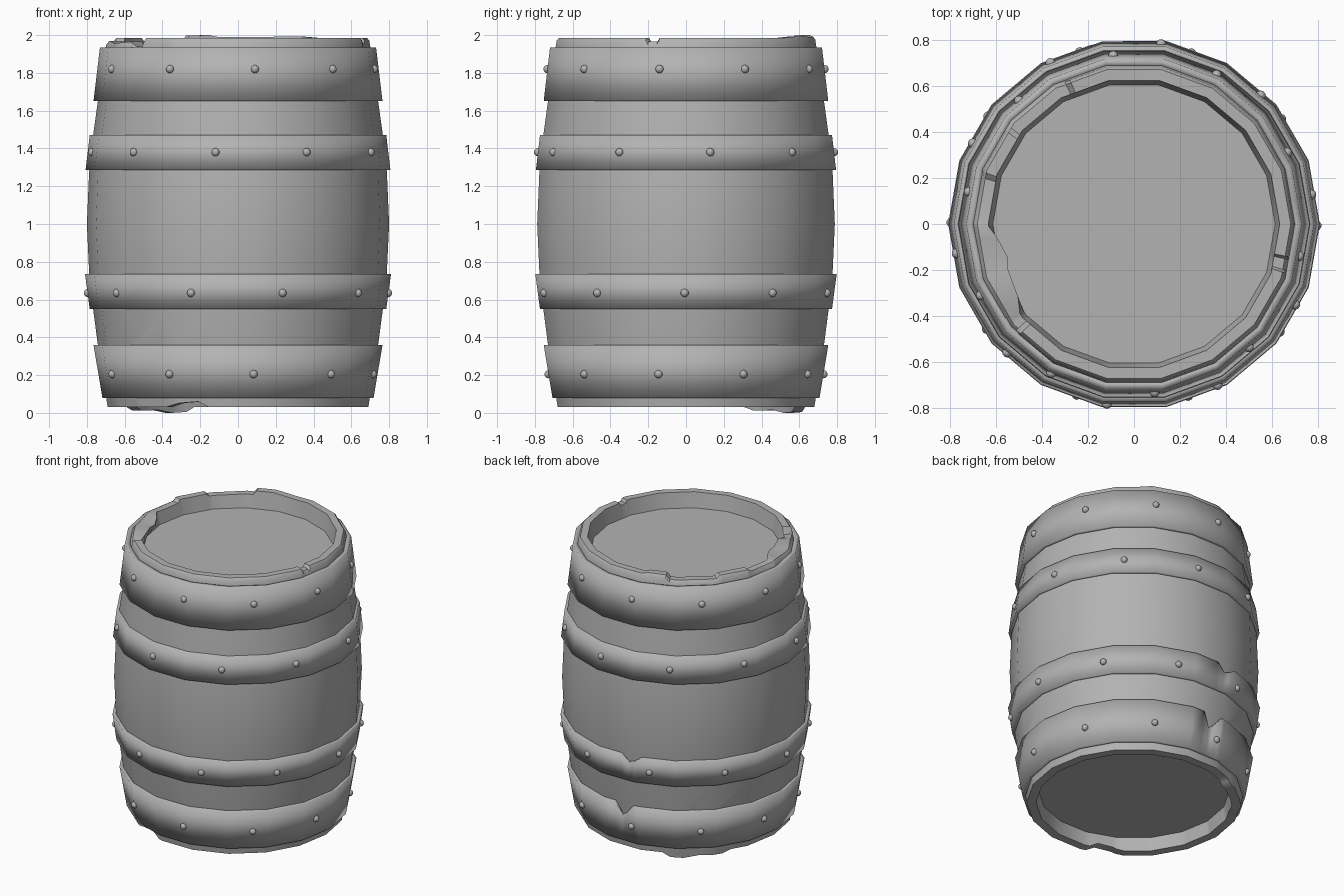
import bpy, bmesh, math

if "Cube" in bpy.data.objects:
    bpy.data.objects.remove(bpy.data.objects["Cube"])

SIDES = 18
GREY = bpy.data.materials.new("dark_grey")
GREY.diffuse_color = (.45, .45, .45, 1)
GREY.use_nodes = True
GREY.node_tree.nodes["Principled BSDF"].inputs["Base Color"].default_value = GREY.diffuse_color


def facet(a):
    # radius factor that keeps extra angles on the flat sides of the polygon
    return math.cos(math.radians(10)) / math.cos(math.radians(a % 20 - 10))


def lerp(keys, a):
    # piecewise linear damage curve over angle, zero outside its keys
    for (a0, v0), (a1, v1) in zip(keys, keys[1:]):
        if a0 <= a <= a1:
            return v0 + (v1 - v0) * (a - a0) / (a1 - a0)
    return 0.0


def lathe(name, profile, closed, damage, extra, angle, plain=()):
    bm = bmesh.new()
    angles = sorted(set([i * 360 // SIDES for i in range(SIDES)] + list(extra)))
    rings = []
    for a in angles:
        t, ring = math.radians(a), []
        for i, (r, z) in enumerate(profile):
            dr, dz = damage(a, i)
            q = (r + dr) * facet(a)
            ring.append(bm.verts.new((q * math.cos(t), q * math.sin(t), z + dz)))
        rings.append(ring)
    n = len(profile)
    for k in range(len(rings)):
        p, q = rings[k], rings[(k + 1) % len(rings)]
        for i in range(n if closed else n - 1):
            j = (i + 1) % n
            bm.faces.new((p[i], q[i], q[j], p[j]))
    if not closed:
        bm.faces.new([r[0] for r in rings])
        bm.faces.new([r[-1] for r in rings])
    # remove the extra columns where the wall is undamaged
    spare = [bm.edges.get((r[i], r[i + 1])) for a, r in zip(angles, rings)
             if a % 20 for i in plain]
    if spare:
        bmesh.ops.dissolve_edges(bm, edges=spare, use_verts=True)
    bmesh.ops.recalc_face_normals(bm, faces=bm.faces)
    return finish(name, bm, angle)


def finish(name, bm, angle):
    me = bpy.data.meshes.new(name)
    bm.to_mesh(me)
    bm.free()
    me.materials.append(GREY)
    ob = bpy.data.objects.new(name, me)
    bpy.context.collection.objects.link(ob)
    bpy.ops.object.select_all(action='DESELECT')
    ob.select_set(True)
    bpy.context.view_layer.objects.active = ob
    bpy.ops.object.shade_smooth_by_angle(angle=math.radians(angle))
    return ob


# Barrel body: recessed lids, worn rims and bulging wall
top_wear = [(50, 0), (60, .008), (90, .004), (100, .006), (104, .015), (114, .013),
            (116, -.015), (142, -.018), (144, 0), (161, 0), (163, -.02), (179, -.02),
            (181, -.015), (186, -.02), (195, -.03), (212, -.02), (218, -.045),
            (222, -.045), (224, 0), (342, 0), (343, -.02), (347, -.02), (348, 0)]
inner_wear = [(181, 0), (186, -.03), (195, -.06), (212, -.03), (218, 0)]
bottom_wear = [(112, 0), (116, -.025), (124, -.03), (132, -.015), (145, -.018), (150, 0),
               (236, 0), (243, .022), (252, .03), (257, 0)]
body = [(.615, .12), (.63, .03), (.69, .03), (.742, .36), (.767, .55), (.788, .74),
        (.8, 1.0), (.788, 1.28), (.767, 1.47), (.742, 1.65), (.702, 1.93),
        (.695, 1.97), (.683, 1.985), (.635, 1.985), (.615, 1.88)]


def body_damage(a, i):
    if i in (1, 2):
        return 0, lerp(bottom_wear, a)
    if i in (11, 12, 13):
        return (lerp(inner_wear, a) if i == 13 else 0), lerp(top_wear, a)
    return 0, 0


lathe("barrel_body", body, False, body_damage,
      {a for a, v in top_wear + bottom_wear}, 35, range(3, 10))

# Hoops: (name, z low, r low, z high, r high, rivet z, first rivet angle, tear angle, tear depth)
hoops = [("bottom_hoop", .08, .718, .36, .765, .205, -83.5, 92, .09),
         ("lower_hoop", .55, .785, .735, .81, .635, -72.5, 98, .05),
         ("upper_hoop", 1.285, .807, 1.47, .785, 1.38, -98.6, None, 0),
         ("top_hoop", 1.65, .765, 1.935, .731, 1.82, -83, None, 0)]

rivets = bmesh.new()
for name, z0, r0, z1, r1, rz, start, tear, depth in hoops:
    # soft-shaded band, slightly wedge shaped
    section = [(r0 - .035, z0), (r0, z0), (r1, z1), (r1 - .035, z1)]
    keys = [] if tear is None else [(tear - 5, 0), (tear - 1, 1), (tear + 2, .7), (tear + 6, 0)]

    def hoop_damage(a, i):
        w = lerp(keys, a)
        return (-.25 * depth * w if i == 2 else 0), (-depth * w if i > 1 else 0)

    lathe(name, section, True, hoop_damage, {k[0] for k in keys}, 120)

    # Ten round-headed rivets per hoop
    rr = r0 + (r1 - r0) * (rz - z0) / (z1 - z0)
    for k in range(10):
        a = start + 36 * k
        t, q = math.radians(a), rr * facet(a)
        new = bmesh.ops.create_uvsphere(rivets, u_segments=10, v_segments=6, radius=.022)
        bmesh.ops.translate(rivets, verts=new["verts"],
                            vec=(q * math.cos(t), q * math.sin(t), rz))
finish("hoop_rivets", rivets, 60)
